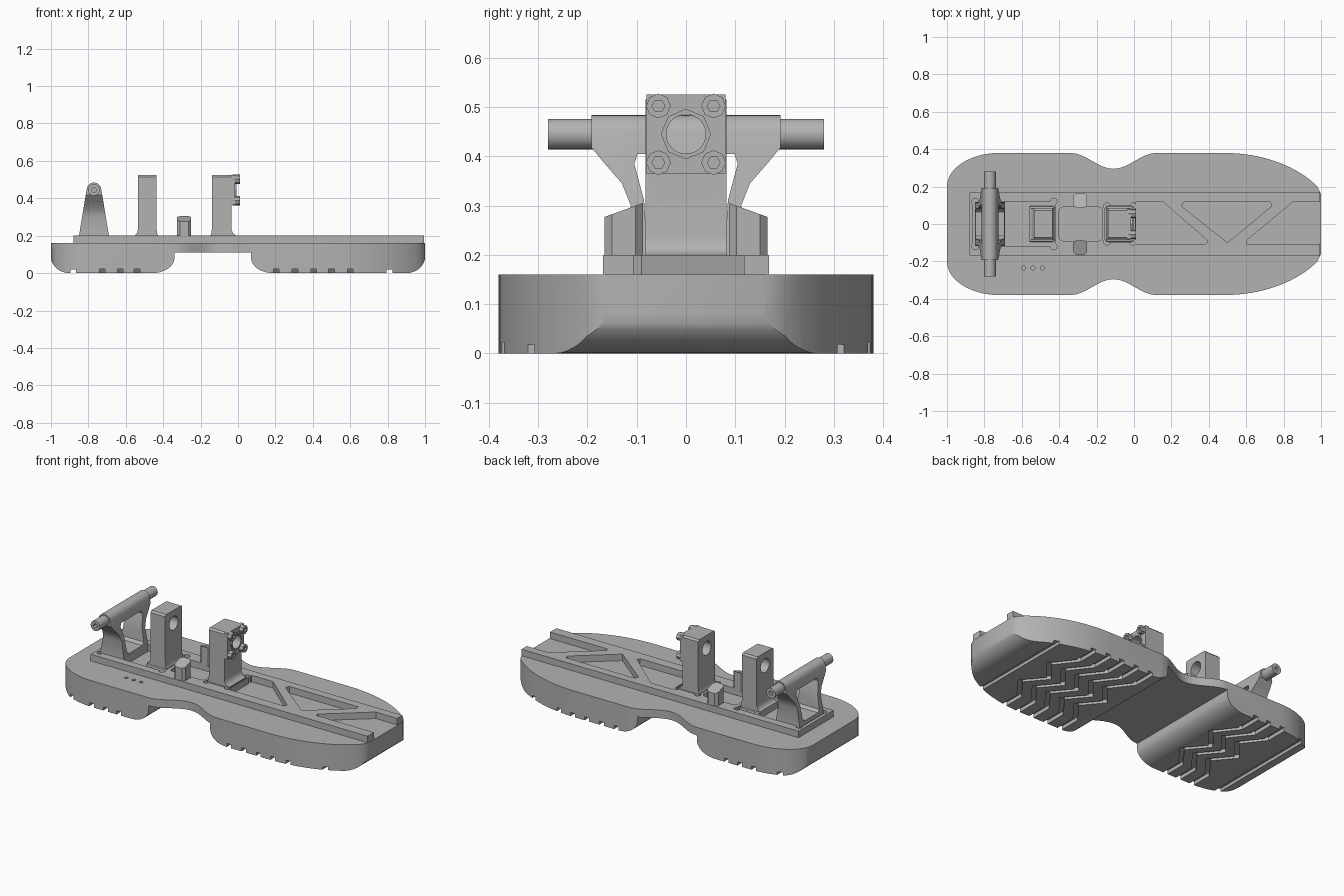
import bpy, bmesh
from math import sin, cos, pi, radians

if "Cube" in bpy.data.objects:
    bpy.data.objects.remove(bpy.data.objects["Cube"], do_unlink=True)

grey = bpy.data.materials.new("plain grey")
grey.use_nodes = True
COLOUR = (0.45, 0.45, 0.45, 1)
grey.diffuse_color = COLOUR
grey.node_tree.nodes["Principled BSDF"].inputs["Base Color"].default_value = COLOUR


def place(axis, a, b, c):
    """Map profile coordinates a, b and depth c to space."""
    return {"x": (c, a, b), "y": (a, c, b), "z": (a, b, c)}[axis]


def prism(name, pts, axis, lo, hi):
    bm = bmesh.new()
    low = [bm.verts.new(place(axis, a, b, lo)) for a, b in pts]
    high = [bm.verts.new(place(axis, a, b, hi)) for a, b in pts]
    bm.faces.new(low)
    bm.faces.new(high)
    n = len(pts)
    for i in range(n):
        j = (i + 1) % n
        bm.faces.new((low[i], low[j], high[j], high[i]))
    bmesh.ops.recalc_face_normals(bm, faces=bm.faces)
    mesh = bpy.data.meshes.new(name)
    bm.to_mesh(mesh)
    bm.free()
    mesh.materials.append(grey)
    ob = bpy.data.objects.new(name, mesh)
    bpy.context.scene.collection.objects.link(ob)
    return ob


def arc(cx, cy, rx, ry, a0, a1, n=10):
    angles = [radians(a0 + (a1 - a0) * i / n) for i in range(n + 1)]
    return [(cx + rx * cos(t), cy + ry * sin(t)) for t in angles]


def disc(name, axis, a, b, r, lo, hi, n=24):
    return prism(name, arc(a, b, r, r, 0, 360, n)[:-1], axis, lo, hi)


def rect(a0, a1, b0, b1):
    return [(a0, b0), (a1, b0), (a1, b1), (a0, b1)]


def mirrored(half):
    return half + [(-a, b) for a, b in reversed(half)]


def apply(ob, mod):
    bpy.context.view_layer.objects.active = ob
    with bpy.context.temp_override(object=ob, active_object=ob):
        bpy.ops.object.modifier_apply(modifier=mod.name)


def combine(ob, tool, operation="DIFFERENCE"):
    mod = ob.modifiers.new("boolean", "BOOLEAN")
    mod.operation, mod.solver, mod.object = operation, "EXACT", tool
    apply(ob, mod)
    bpy.data.objects.remove(tool, do_unlink=True)


def bevel(ob, width, segments=2):
    mod = ob.modifiers.new("bevel", "BEVEL")
    mod.width, mod.segments, mod.limit_method = width, segments, "ANGLE"
    apply(ob, mod)


# Sole: plan outline intersected with the side profile
half = arc(-0.72, 0.2, 0.28, 0.18, 180, 90, 12)
for i in range(17):
    u = -1 + i / 8
    half.append((-0.11 + 0.23 * u, 0.295 + 0.0425 * (1 - cos(pi * u))))
half += [(0.48 + 0.5 * i / 14, 0.4 * (1 - (i / 16.8) ** 2) ** 0.5 - 0.02) for i in range(15)]
half.append((1, 0.16))
outline = half + [(x, -y) for x, y in reversed(half)]
sole = prism("sole", outline, "z", -0.1, 0.16)
side = [(-1.001, 0.3)] + arc(-0.9, 0.09, 0.101, 0.09, 180, 270)
side += arc(-0.46, 0.08, 0.12, 0.08, 270, 360) + [(-0.34, 0.11), (0.07, 0.11)]
side += arc(0.19, 0.08, 0.12, 0.08, 180, 270) + arc(0.9, 0.09, 0.101, 0.09, 270, 360)
side += [(1.001, 0.3)]
combine(sole, prism("side_cutter", side, "y", -1, 1), "INTERSECT")

# Chevron tread grooves under both pads, and straight grooves at the ends
W = 0.015
for x in (-0.725, -0.63, -0.54, 0.205, 0.305, 0.405, 0.5, 0.6):
    path = [(0, -0.5), (0, -0.25), (0.1, -0.12), (0, 0), (0.1, 0.12), (0, 0.25), (0, 0.5)]
    band = [(x - W + a, b) for a, b in path] + [(x + W + a, b) for a, b in reversed(path)]
    combine(sole, prism("groove_cutter", band, "z", -0.05, 0.022))
for x in (-0.88, 0.81):
    combine(sole, prism("groove_cutter", rect(x - W, x + W, -0.5, 0.5), "z", -0.05, 0.018))

# Three small holes beside the deck
for x in (-0.59, -0.54, -0.49):
    combine(sole, disc("hole_cutter", "z", x, -0.235, 0.011, 0.1, 0.2, 12))

# Raised deck with truss pockets and mounting recesses
deck = prism("deck", rect(-0.88, 0.995, -0.168, 0.168), "z", 0.15, 0.2)
pockets = [
    [(0.01, -0.107), (0.385, -0.107), (0.395, -0.09), (0.155, 0.118), (0.01, 0.118)],
    [(0.5, -0.1), (0.735, 0.095), (0.73, 0.118), (0.265, 0.118), (0.255, 0.095)],
    [(0.605, -0.107), (1.1, -0.107), (1.1, 0.118), (0.85, 0.118), (0.6, -0.09)],
    rect(-0.86, -0.42, -0.12, 0.12),
    rect(-0.155, 0.005, -0.095, 0.095),
    arc(-0.19, 0.07, 0.02, 0.02, 0, 90, 4) + arc(-0.38, 0.07, 0.02, 0.02, 90, 180, 4)
    + arc(-0.38, -0.07, 0.02, 0.02, 180, 270, 4) + arc(-0.19, -0.07, 0.02, 0.02, 270, 360, 4),
]
for pts in pockets:
    combine(deck, prism("pocket_cutter", pts, "z", 0.1, 0.3))
for x0, x1, y in ((-0.85, -0.43, 0.12), (-0.145, -0.005, 0.095)):
    for x in (x0, x1):
        for s in (-1, 1):
            combine(deck, disc("relief_cutter", "z", x, s * y, 0.018, 0.1, 0.3, 12))

# Axle stand: tapered arch carrying a cross axle
AXLE_X, AXLE_Z = -0.77, 0.445
stand = prism("axle_stand", mirrored([
    (0.118, 0.15), (0.118, 0.2), (0.112, 0.3), (0.13, 0.345), (0.165, 0.385),
    (0.192, 0.418), (0.192, 0.5)]), "x", -1, -0.5)
taper = [(-0.85, 0.1), (-0.85, 0.2)] + arc(AXLE_X, AXLE_Z, 0.039, 0.039, 170, 10)
taper += [(-0.69, 0.2), (-0.69, 0.1)]
combine(stand, prism("taper_cutter", taper, "y", -0.5, 0.5), "INTERSECT")
window = mirrored([(0.065, 0.215), (0.08, 0.23), (0.085, 0.31), (0.105, 0.385), (0.098, 0.405)])
combine(stand, prism("window_cutter", window, "x", -1.1, -0.4))
axle = disc("axle", "y", AXLE_X, AXLE_Z, 0.031, -0.28, 0.28)
for s in (-1, 1):
    ends = sorted((s * 0.25, s * 0.3))
    combine(axle, disc("axle_hole_cutter", "y", AXLE_X, AXLE_Z, 0.013, *ends, 12))


# Two bearing towers with flared feet and a shaft hole
def tower(name, x0, x1, foot0, foot1):
    prof = [(foot0, 0.15)] + arc(foot0, 0.24, x0 - foot0, 0.04, 270, 360, 5)
    prof += [(x0, 0.525), (x1, 0.525)]
    prof += arc(foot1, 0.24, foot1 - x1, 0.04, 180, 270, 5) + [(foot1, 0.15)]
    ob = prism(name, prof, "y", -0.082, 0.082)
    cut = prism("corner_cutter", mirrored([(0.09, 0), (0.09, 0.507), (0.07, 0.527)]),
                "x", -1, 1)
    combine(ob, cut, "INTERSECT")
    combine(ob, disc("shaft_cutter", "x", 0, 0.445, 0.042, -1.5, 0.5))
    foot = prism(name + "_foot", rect(foot0, foot1, -0.095, 0.095), "z", 0.15, 0.196)
    bevel(foot, 0.008)
    return ob


rear_tower = tower("rear_tower", -0.535, -0.435, -0.56, -0.425)
front_tower = tower("front_tower", -0.14, -0.035, -0.15, -0.002)

# Bearing cap with octagonal ring and corner bolts
cap = prism("bearing_cap", rect(-0.08, 0.08, 0.365, 0.525), "x", -0.037, -0.015)
combine(cap, disc("shaft_cutter", "x", 0, 0.445, 0.042, -0.1, 0.1))
ring = disc("bearing_ring", "x", 0, 0.445, 0.051, -0.03, -0.008, 8)
combine(ring, disc("shaft_cutter", "x", 0, 0.445, 0.04, -0.1, 0.1))
for y in (-0.056, 0.056):
    for z in (0.387, 0.502):
        bolt = disc("cap_bolt", "x", y, z, 0.025, -0.03, 0.01, 8)
        combine(bolt, disc("socket_cutter", "x", y, z, 0.013, 0, 0.05, 6))

# Chamfered side posts with tops sloping outward
for s, label in ((1, "back"), (-1, "front")):
    y0, y1, c = s * 0.087, s * 0.165, s * 0.015
    pts = [(-0.31, y0), (-0.265, y0), (-0.25, y0 + c), (-0.25, y1 - c),
           (-0.265, y1), (-0.31, y1), (-0.325, y1 - c), (-0.325, y0 + c)]
    post = prism(label + "_post", pts, "z", 0.19, 0.305)
    for v in post.data.vertices:
        if v.co.z > 0.25:
            v.co.z -= 0.36 * (abs(v.co.y) - 0.087)

# Smooth the curved walls while keeping edges crisp
bpy.ops.object.select_all(action="DESELECT")
for ob in (sole, deck, stand, axle, rear_tower, front_tower, cap):
    ob.select_set(True)
bpy.context.view_layer.objects.active = sole
bpy.ops.object.shade_smooth_by_angle(angle=radians(30))
